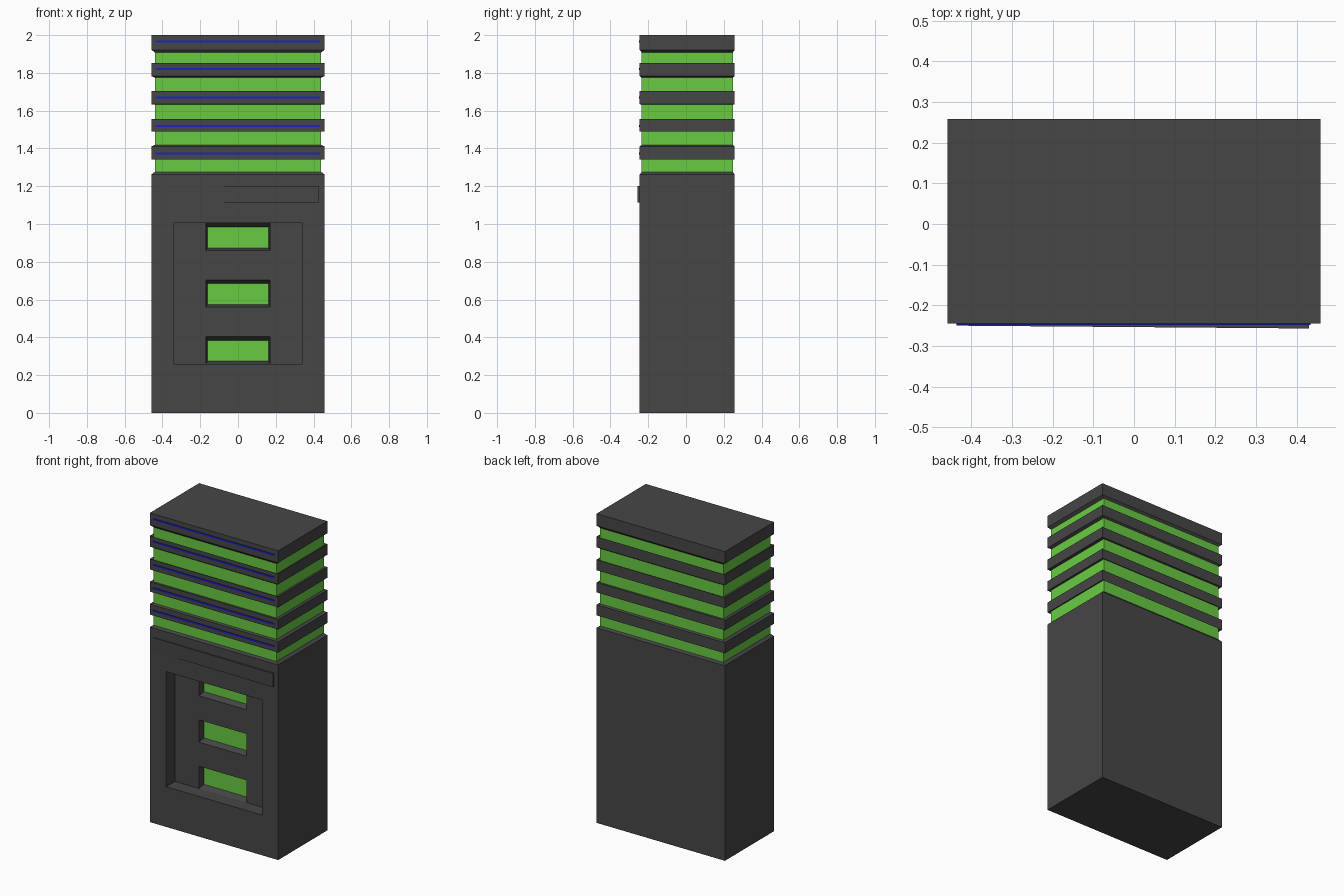
import bpy, bmesh

if "Cube" in bpy.data.objects:
    bpy.data.objects.remove(bpy.data.objects["Cube"])


def material(name, rgb):
    m = bpy.data.materials.new(name)
    m.diffuse_color = (*rgb, 1)
    m.use_nodes = True
    m.node_tree.nodes["Principled BSDF"].inputs["Base Color"].default_value = m.diffuse_color
    return m


GREY = material("dark_grey", (0.061, 0.061, 0.061))
GREEN = material("green", (0.14, 0.60, 0.055))
BLUE = material("blue", (0.01, 0.015, 0.6))


def make_object(name, bm, *mats):
    bmesh.ops.remove_doubles(bm, verts=bm.verts, dist=1e-5)
    me = bpy.data.meshes.new(name)
    bm.to_mesh(me)
    bm.free()
    for m in mats:
        me.materials.append(m)
    ob = bpy.data.objects.new(name, me)
    bpy.context.collection.objects.link(ob)
    return ob


def face(bm, pts, mat=0):
    bm.faces.new([bm.verts.new(p) for p in pts]).material_index = mat


def bridge(bm, a, b, mat=0, skip=()):
    for i in range(4):
        if i not in skip:
            j = (i + 1) % 4
            face(bm, [a[i], a[j], b[j], b[i]], mat)


# Footprint
HX, Y0, Y1 = 0.459, -0.245, 0.258
CY, HY = (Y0 + Y1) / 2, (Y1 - Y0) / 2


def level(z, s=1.0):
    """Horizontal rectangle of the tower at height z."""
    x, y = HX * s, HY * s
    return [(-x, CY - y, z), (x, CY - y, z), (x, CY + y, z), (-x, CY + y, z)]


def front(x0, x1, z0, z1, y):
    """Upright rectangle facing the front."""
    return [(x0, y, z0), (x1, y, z0), (x1, y, z1), (x0, y, z1)]


# Tower shell: plain lower body, then grooves with green inner bands
bm = bmesh.new()
BODY_TOP, MID, S = 1.262, 1.592, 0.96
grooves = [(1.262, 1.342), (1.411, 1.491), (1.555, 1.634),
           (1.703, 1.783), (1.852, 1.922)]
face(bm, level(0)[::-1])
bridge(bm, level(0), level(BODY_TOP), skip=(0,))
for i, (lo, hi) in enumerate(grooves):
    in_lo, in_hi = (MID + S * (z - MID) for z in (lo, hi))
    bridge(bm, level(lo), level(in_lo, S))
    bridge(bm, level(in_lo, S), level(in_hi, S), 1)
    bridge(bm, level(in_hi, S), level(hi))
    nxt = grooves[i + 1][0] if i < 4 else 2.0
    bridge(bm, level(hi), level(nxt))
face(bm, level(2.0))

# Front face with the recessed panel
PX, PZ0, PZ1, YR, YG = 0.342, 0.26, 1.004, -0.155, -0.115
opening = front(-PX, PX, PZ0, PZ1, Y0)
bridge(bm, front(-HX, HX, 0, BODY_TOP, Y0), opening)
bridge(bm, opening, front(-PX, PX, PZ0, PZ1, YR))

# Three tapered windows with green panes in the recess
WX = 0.17
face(bm, front(-PX, -WX, PZ0, PZ1, YR))
face(bm, front(WX, PX, PZ0, PZ1, YR))
for k in range(3):
    z0 = PZ0 + 0.3 * k
    z1 = z0 + 0.144
    pane = front(-0.162, 0.162, z0 + 0.014, z1 - 0.02, YG)
    bridge(bm, front(-WX, WX, z0, z1, YR), pane)
    face(bm, pane, 1)
    if k < 2:
        face(bm, front(-WX, WX, z1, z0 + 0.3, YR))
make_object("tower", bm, GREY, GREEN)


def plate(name, x0, x1, z0, z1, y_left, y_right, mat):
    """Thin front plate, its face optionally skewed from left to right."""
    bm = bmesh.new()
    f = [(x0, y_left, z0), (x1, y_right, z0), (x1, y_right, z1), (x0, y_left, z1)]
    b = front(x0, x1, z0, z1, Y0 + 0.004)
    face(bm, f)
    face(bm, b[::-1])
    bridge(bm, b, f)
    return make_object(name, bm, mat)


# Header plate above the panel
plate("header_plate", -0.437, 0.43, 1.115, 1.202, -0.250, -0.257, GREY)

# Blue light strip on every slab
for i, z in enumerate((1.374, 1.519, 1.67, 1.82, 1.966)):
    plate(f"light_strip_{i + 1}", -0.436, 0.434, z - 0.005, z + 0.005,
          -0.249, -0.249, BLUE)
